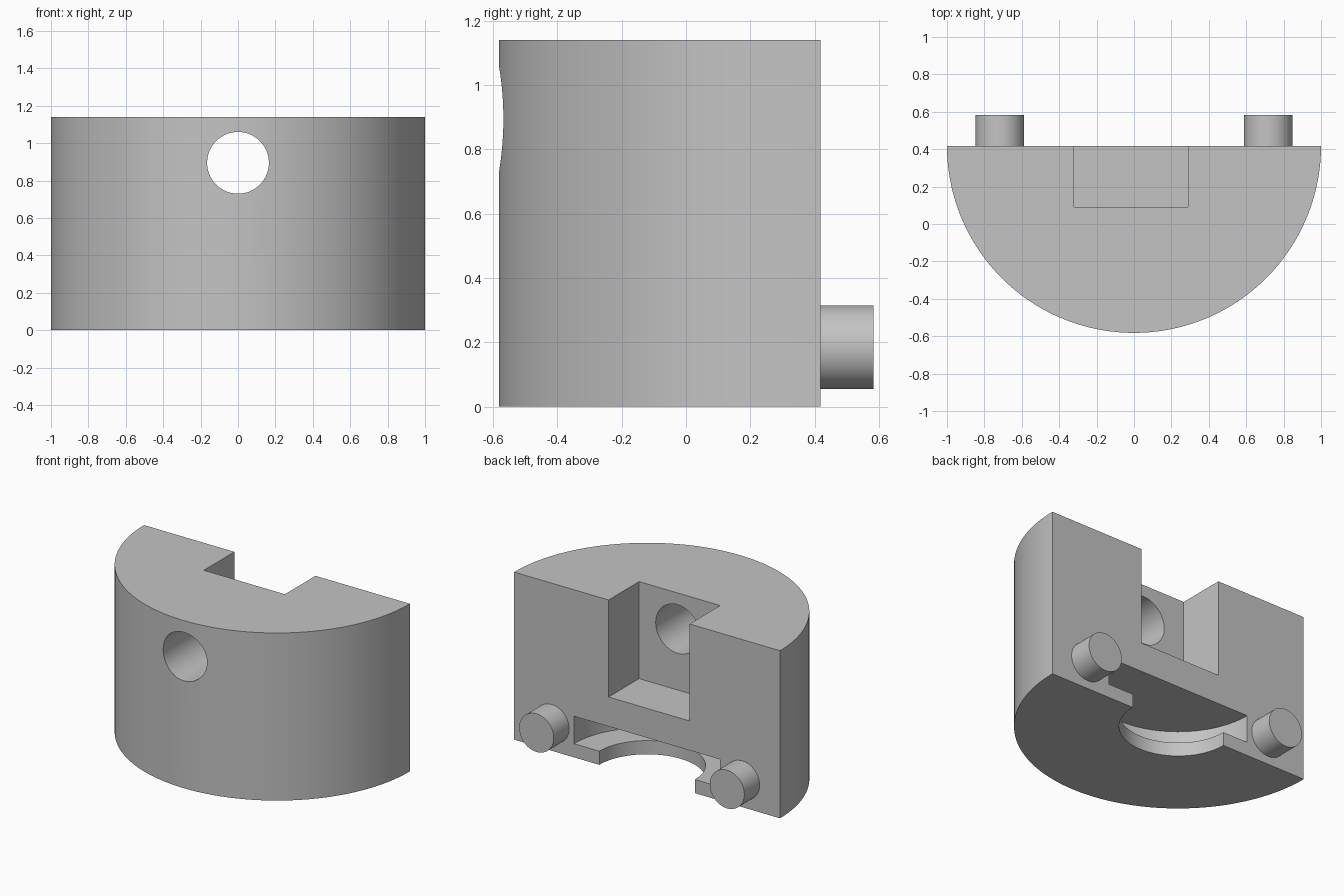
import bpy
import bmesh
import math
from mathutils import Vector

cube = bpy.data.objects.get("Cube")
if cube:
    bpy.data.objects.remove(cube)

HEIGHT = 1.14
BACK = 0.418          # y of the flat back face
SEGMENTS = 128

grey = bpy.data.materials.new("plain grey")
grey.use_nodes = True
colour = (0.55, 0.55, 0.55, 1)
grey.diffuse_color = colour
grey.node_tree.nodes["Principled BSDF"].inputs["Base Color"].default_value = colour


def activate(obj):
    bpy.ops.object.select_all(action='DESELECT')
    obj.select_set(True)
    bpy.context.view_layer.objects.active = obj


def smooth(obj):
    activate(obj)
    bpy.ops.object.shade_smooth_by_angle(angle=math.radians(30))


def cylinder(name, radius, start, end):
    """Round bar between two points."""
    start, end = Vector(start), Vector(end)
    axis = end - start
    bpy.ops.mesh.primitive_cylinder_add(
        vertices=SEGMENTS, radius=radius, depth=axis.length,
        location=(start + end) / 2,
        rotation=axis.to_track_quat('Z', 'Y').to_euler())
    obj = bpy.context.object
    obj.name = name
    obj.data.materials.append(grey)
    return obj


def box(name, low, high):
    low, high = Vector(low), Vector(high)
    bpy.ops.mesh.primitive_cube_add(size=1, location=(low + high) / 2)
    obj = bpy.context.object
    obj.name = name
    obj.scale = high - low
    obj.data.materials.append(grey)
    return obj


def cut(target, cutter):
    cutter.hide_render = True
    activate(target)
    mod = target.modifiers.new("cut", 'BOOLEAN')
    mod.operation = 'DIFFERENCE'
    mod.solver = 'EXACT'
    mod.object = cutter
    bpy.ops.object.modifier_apply(modifier=mod.name)
    bpy.data.objects.remove(cutter)


# Half-round body, extruded from a semicircle
bm = bmesh.new()
rim = []
for i in range(SEGMENTS + 1):
    a = math.pi + math.pi * i / SEGMENTS
    rim.append(bm.verts.new((math.cos(a), BACK + math.sin(a), 0)))
base = bm.faces.new(rim)
top = bmesh.ops.extrude_face_region(bm, geom=[base])
bmesh.ops.translate(bm, vec=(0, 0, HEIGHT),
                    verts=[v for v in top["geom"] if isinstance(v, bmesh.types.BMVert)])
bmesh.ops.recalc_face_normals(bm, faces=bm.faces)
mesh = bpy.data.meshes.new("body")
bm.to_mesh(mesh)
bm.free()
body = bpy.data.objects.new("body", mesh)
bpy.context.collection.objects.link(body)
mesh.materials.append(grey)

# Square pocket open to the top and back
cut(body, box("pocket_cutter", (-0.32, 0.09, 0.48), (0.29, 0.8, 1.5)))
# Round hole from the front into the pocket
cut(body, cylinder("hole_cutter", 0.165, (0, -0.9, 0.895), (0, 0.25, 0.895)))
# Stepped round recess in the underside, open to the back
cut(body, cylinder("recess_cutter", 0.55, (0, BACK, 0.093), (0, BACK, 0.28)))
cut(body, cylinder("opening_cutter", 0.36, (0, BACK, -0.2), (0, BACK, 0.15)))
smooth(body)

# Locating pins on the back face
for name, x in (("left_pin", 0.717), ("right_pin", -0.717)):
    smooth(cylinder(name, 0.13, (x, BACK - 0.01, 0.185), (x, 0.583, 0.185)))
